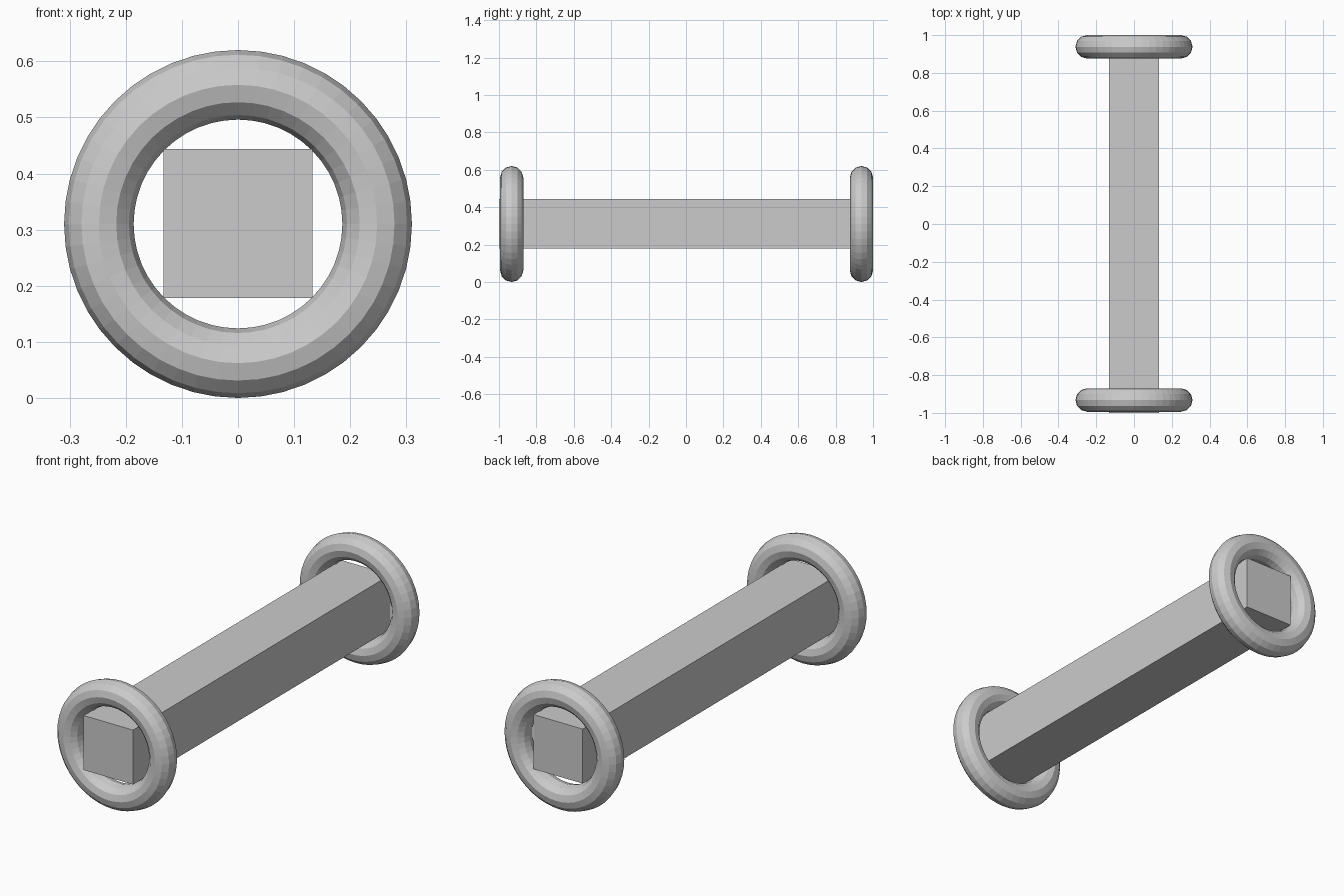
import bpy
import math

cube = bpy.data.objects.get("Cube")
if cube:
    bpy.data.objects.remove(cube, do_unlink=True)

# Single plain grey
grey = bpy.data.materials.new("plain_grey")
grey.use_nodes = True
colour = (0.6, 0.6, 0.6, 1)
grey.diffuse_color = colour
grey.node_tree.nodes["Principled BSDF"].inputs["Base Color"].default_value = colour

AXIS_Z = 0.31
RING_MAJOR, RING_MINOR = 0.248, 0.062
BAR_WIDTH = 0.266
BAR_FRONT, BAR_BACK = -1.0, 0.987


def finish(name):
    obj = bpy.context.object
    obj.name = name
    obj.data.materials.append(grey)
    return obj


# Square bar running front to back
bpy.ops.mesh.primitive_cube_add(size=1, location=(0, (BAR_FRONT + BAR_BACK) / 2, AXIS_Z + 0.001))
bar = finish("bar")
bar.scale = (BAR_WIDTH, BAR_BACK - BAR_FRONT, BAR_WIDTH)

# Faceted ring around each end
for name, y in (("front_ring", -0.932), ("back_ring", 0.938)):
    bpy.ops.mesh.primitive_torus_add(
        major_segments=48, minor_segments=12,
        major_radius=RING_MAJOR, minor_radius=RING_MINOR,
        location=(0, y, AXIS_Z), rotation=(math.pi / 2, 0, 0))
    finish(name)
